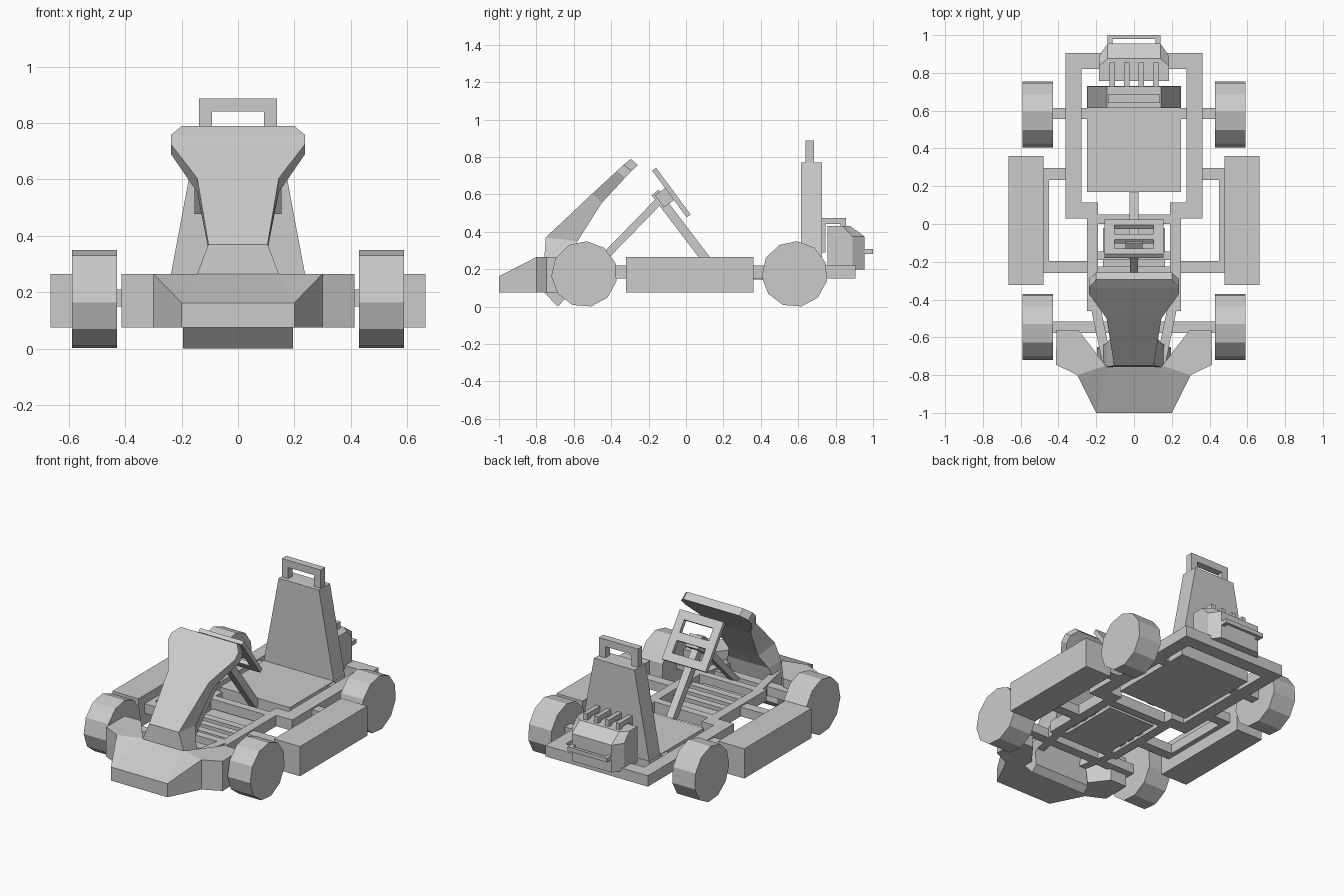
import bpy, bmesh, math
from mathutils import Vector, Matrix


def finish(name, bm):
    bmesh.ops.recalc_face_normals(bm, faces=bm.faces)
    me = bpy.data.meshes.new(name)
    bm.to_mesh(me)
    bm.free()
    ob = bpy.data.objects.new(name, me)
    bpy.context.collection.objects.link(ob)
    return ob


def boxes(name, specs, mirror=False):
    """One object from (x0, x1, y0, y1, z0, z1) boxes, optionally mirrored in x."""
    bm = bmesh.new()
    for x0, x1, y0, y1, z0, z1 in specs:
        m = Matrix.Translation(((x0 + x1) / 2, (y0 + y1) / 2, (z0 + z1) / 2))
        bmesh.ops.create_cube(bm, size=1, matrix=m @ Matrix.Diagonal((x1 - x0, y1 - y0, z1 - z0, 1)))
    ob = finish(name, bm)
    if mirror:
        ob.modifiers.new("mirror", 'MIRROR')
    return ob


def loft(name, rings):
    """Skin equal-sized rings of points and cap both ends."""
    bm = bmesh.new()
    vs = [[bm.verts.new(p) for p in r] for r in rings]
    n = len(vs[0])
    for a, b in zip(vs, vs[1:]):
        for i in range(n):
            bm.faces.new((a[i], a[(i + 1) % n], b[(i + 1) % n], b[i]))
    bm.faces.new(vs[0])
    bm.faces.new(vs[-1])
    return finish(name, bm)


def bar(name, a, b, w, h):
    """Straight rectangular strut from a to b."""
    a, b = Vector(a), Vector(b)
    d = (b - a).normalized()
    s = d.cross(Vector((0, 0, 1))).normalized()
    u = s.cross(d)
    ring = lambda p: [p + s * w / 2 * i + u * h / 2 * j for i, j in ((-1, -1), (1, -1), (1, 1), (-1, 1))]
    return loft(name, [ring(a), ring(b)])


# Wheels: eleven-sided drums
R, PHASE = 0.1765, math.radians(29)
for label, y in (("front", -0.544), ("rear", 0.581)):
    for side, x0 in (("left", -0.59), ("right", 0.43)):
        angles = [PHASE + k * math.tau / 11 for k in range(11)]
        loft(f"{label}_{side}_wheel", [[(x, y - R * math.cos(a), 0.174 + R * math.sin(a)) for a in angles]
                                       for x in (x0, x0 + 0.16)])

# Axles
boxes("front_axle", [(-0.44, 0.44, -0.578, -0.517, 0.15, 0.21)])
boxes("rear_axle", [(-0.44, 0.44, 0.555, 0.613, 0.15, 0.21)])

# Chassis rails, wide at the rear and narrow at the front
Z = (0.15, 0.22)
boxes("chassis_rail", [(0.278, 0.363, 0.03, 0.905, *Z), (0.19, 0.278, 0.03, 0.115, *Z),
                       (0.19, 0.25, -0.46, 0.03, *Z)], True)
boxes("rear_crossbar", [(-0.278, 0.278, 0.82, 0.905, *Z)])
boxes("floor_crossbars", [(-0.19, 0.19, 0.0, 0.05, *Z), (-0.19, 0.19, -0.46, -0.41, *Z)])
for s in (-1, 1):
    bar("nose_arm", (s * 0.205, -0.43, 0.185), (s * 0.135, -0.77, 0.185), 0.05, 0.07)

# Floor panel with cross slats
boxes("floor_panel", [(-0.165, 0.165, -0.41, -0.02, 0.15, 0.17)])
boxes("floor_slats", [(-0.19, 0.19, y, y + 0.045, 0.165, 0.195) for y in (-0.19, -0.27, -0.35)])

# Side pods and their brackets
boxes("side_pod", [(0.48, 0.665, -0.322, 0.36, 0.075, 0.265)], True)
boxes("pod_bracket", [(0.36, 0.485, 0.233, 0.296, 0.15, 0.21), (0.24, 0.485, -0.26, -0.197, 0.15, 0.21),
                      (0.45, 0.485, -0.2, 0.235, 0.15, 0.21)], True)

# Seat: flat base, tapered back, handle on top
boxes("seat_base", [(-0.248, 0.248, 0.17, 0.73, 0.145, 0.215)])
loft("seat_back", [[(-w, 0.615, z), (w, 0.615, z), (w, 0.727, z), (-w, 0.727, z)]
                   for w, z in ((0.25, 0.2), (0.143, 0.77))])
boxes("seat_handle", [(-0.138, -0.092, 0.64, 0.685, 0.76, 0.888), (0.092, 0.138, 0.64, 0.685, 0.76, 0.888),
                      (-0.092, 0.092, 0.64, 0.685, 0.842, 0.888)])

# Engine block with chamfered rear corners
plan = [(-0.185, 0.757), (0.185, 0.757), (0.185, 0.89), (0.14, 0.955), (-0.14, 0.955), (-0.185, 0.89)]
loft("engine_block", [[(x, y, 0.2) for x, y in plan], [(x, y, 0.375) for x, y in plan],
                      [(x, 0.757 + (y - 0.757) * 0.6, 0.432) for x, y in plan]])

# Intake pipes hooked over the engine
pipes = []
for x in (-0.115, -0.038, 0.038, 0.115):
    a, b = x - 0.014, x + 0.014
    pipes += [(a, b, 0.722, 0.855, 0.442, 0.474), (a, b, 0.722, 0.745, 0.29, 0.442),
              (a, b, 0.825, 0.855, 0.40, 0.442)]
boxes("intake_pipes", pipes)

# Rear bumper bar
boxes("rear_bumper", [(-0.14, 0.14, 0.98, 1.0, 0.282, 0.308), (-0.14, -0.115, 0.94, 0.98, 0.282, 0.308),
                      (0.115, 0.14, 0.94, 0.98, 0.282, 0.308)])

# Nose: sections swept around the front, (outer x, y, top z, inner x, y)
half = [(0.41, -0.56, 0.265, 0.295, -0.56), (0.413, -0.745, 0.265, 0.28, -0.58),
        (0.30, -0.80, 0.265, 0.15, -0.75), (0.20, -1.0, 0.162, 0.14, -0.76)]
secs = [(-1, s) for s in half] + [(1, s) for s in reversed(half)]
loft("nose", [[(k * ox, oy, 0.075), (k * ox, oy, oz), (k * ix, iy, 0.265), (k * ix, iy, 0.075)]
              for k, (ox, oy, oz, ix, iy) in secs])

# Front fairing: (half width, front y, z, back y, z) from bottom to top
fair = [(0.195, -0.685, 0.0, -0.65, 0.04), (0.195, -0.757, 0.075, -0.66, 0.12),
        (0.145, -0.757, 0.265, -0.63, 0.265), (0.105, -0.75, 0.37, -0.58, 0.35),
        (0.145, -0.50, 0.605, -0.45, 0.555), (0.238, -0.37, 0.725, -0.325, 0.69),
        (0.238, -0.335, 0.758, -0.29, 0.727), (0.20, -0.295, 0.79, -0.258, 0.757)]
loft("front_fairing", [[(-w, fy, fz), (w, fy, fz), (w, by, bz), (-w, by, bz)] for w, fy, fz, by, bz in fair])

# Steering wheel: square ring with a crossbar, tilted towards the seat
h, i, t = 0.155, 0.103, 0.013
wheel = boxes("steering_wheel", [(-h, -i, -h, h, -t, t), (i, h, -h, h, -t, t), (-i, i, i, h, -t, t),
                                 (-i, i, -h, -i, -t, t), (-i, i, -0.025, 0.025, -t, t),
                                 (-0.045, 0.045, -0.04, 0.04, -0.08, 0.0)])
wheel.location = (0, -0.078, 0.61)
wheel.rotation_euler = (math.atan2(0.25, -0.185), 0, 0)
wheel.rotation_euler.x += math.pi

# Steering struts down to the seat front and the nose
bar("rear_strut", (0, -0.165, 0.61), (0, 0.17, 0.17), 0.048, 0.048)
bar("front_strut", (0, -0.11, 0.60), (0, -0.5, 0.2), 0.04, 0.04)
